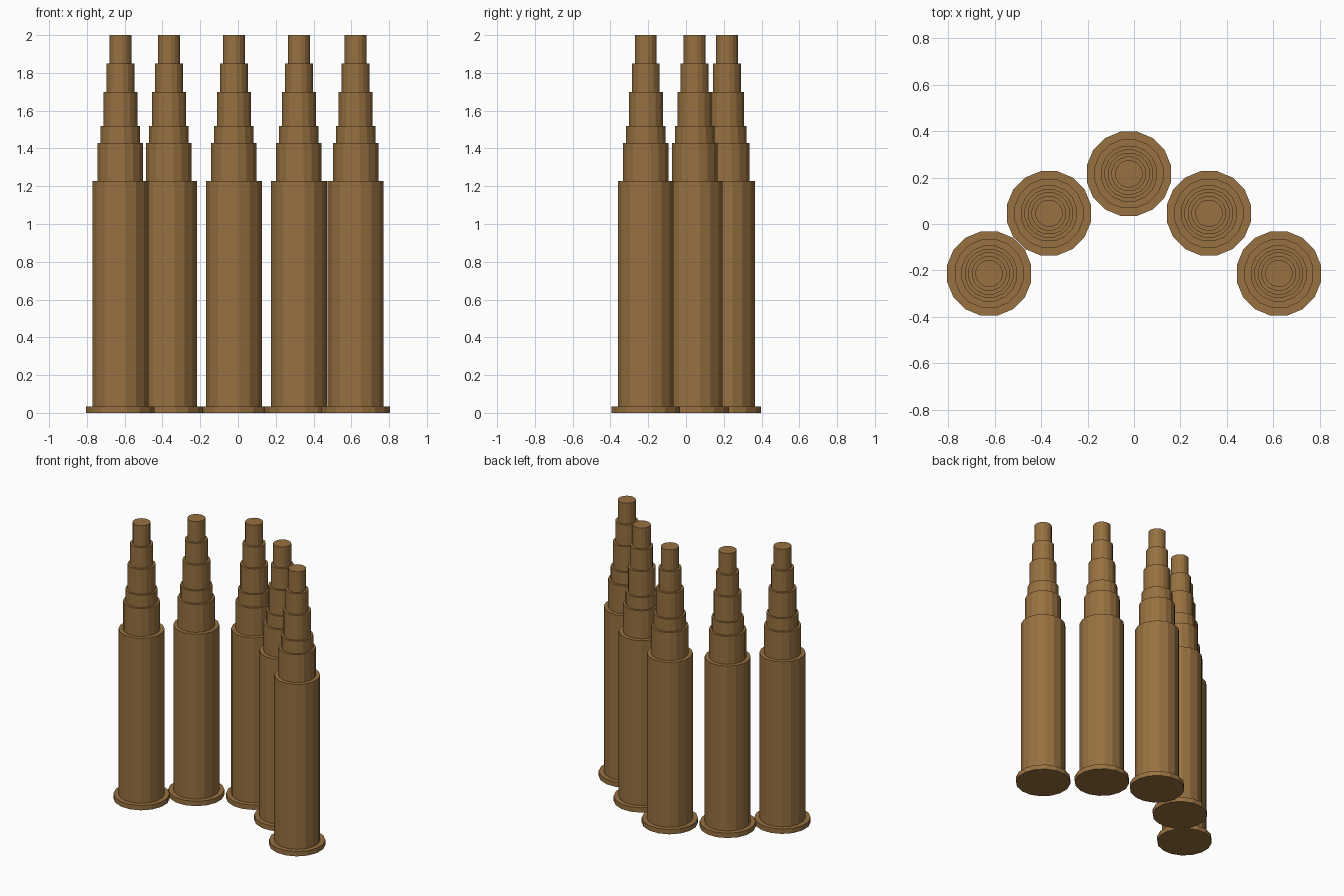
import bpy
import bmesh
import math
from mathutils import Matrix

cube = bpy.data.objects.get("Cube")
if cube:
    bpy.data.objects.remove(cube, do_unlink=True)

SIDES = 16

# Single aged brass colour
brass = bpy.data.materials.new("aged_brass")
brass.use_nodes = True
colour = (0.31, 0.165, 0.051, 1.0)
brass.diffuse_color = colour
brass.node_tree.nodes["Principled BSDF"].inputs["Base Color"].default_value = colour

# Stepped tiers from the rim up: (half width across flats, top height)
TIERS = [
    (0.181, 0.035),   # rim
    (0.148, 1.228),   # body
    (0.120, 1.43),    # shoulder
    (0.104, 1.52),
    (0.090, 1.70),
    (0.074, 1.85),
    (0.058, 2.0),     # tip
]


def stepped_column_mesh(name):
    """Closed stepped column: rings joined by walls and flat ledges."""
    bm = bmesh.new()
    rings = []
    bottom = 0.0
    for half_width, top in TIERS:
        radius = half_width / math.cos(math.pi / SIDES)
        for z in (bottom, top):
            ring = []
            for i in range(SIDES):
                a = (i + 0.5) * math.tau / SIDES
                ring.append(bm.verts.new((radius * math.cos(a), radius * math.sin(a), z)))
            rings.append(ring)
        bottom = top
    for low, high in zip(rings, rings[1:]):
        for i in range(SIDES):
            j = (i + 1) % SIDES
            bm.faces.new((low[i], low[j], high[j], high[i]))
    bm.faces.new(reversed(rings[0]))
    bm.faces.new(rings[-1])
    bmesh.ops.recalc_face_normals(bm, faces=bm.faces[:])
    mesh = bpy.data.meshes.new(name)
    bm.to_mesh(mesh)
    bm.free()
    mesh.materials.append(brass)
    return mesh


# Five identical columns set out along an arc
column = stepped_column_mesh("stepped_column")
PLACES = {
    "outer_right_column": (-0.623, -0.213),
    "inner_right_column": (-0.366, 0.046),
    "middle_column": (-0.022, 0.216),
    "inner_left_column": (0.322, 0.046),
    "outer_left_column": (0.623, -0.213),
}
for name, (x, y) in PLACES.items():
    obj = bpy.data.objects.new(name, column)
    obj.matrix_world = Matrix.Translation((x, y, 0))
    bpy.context.scene.collection.objects.link(obj)
